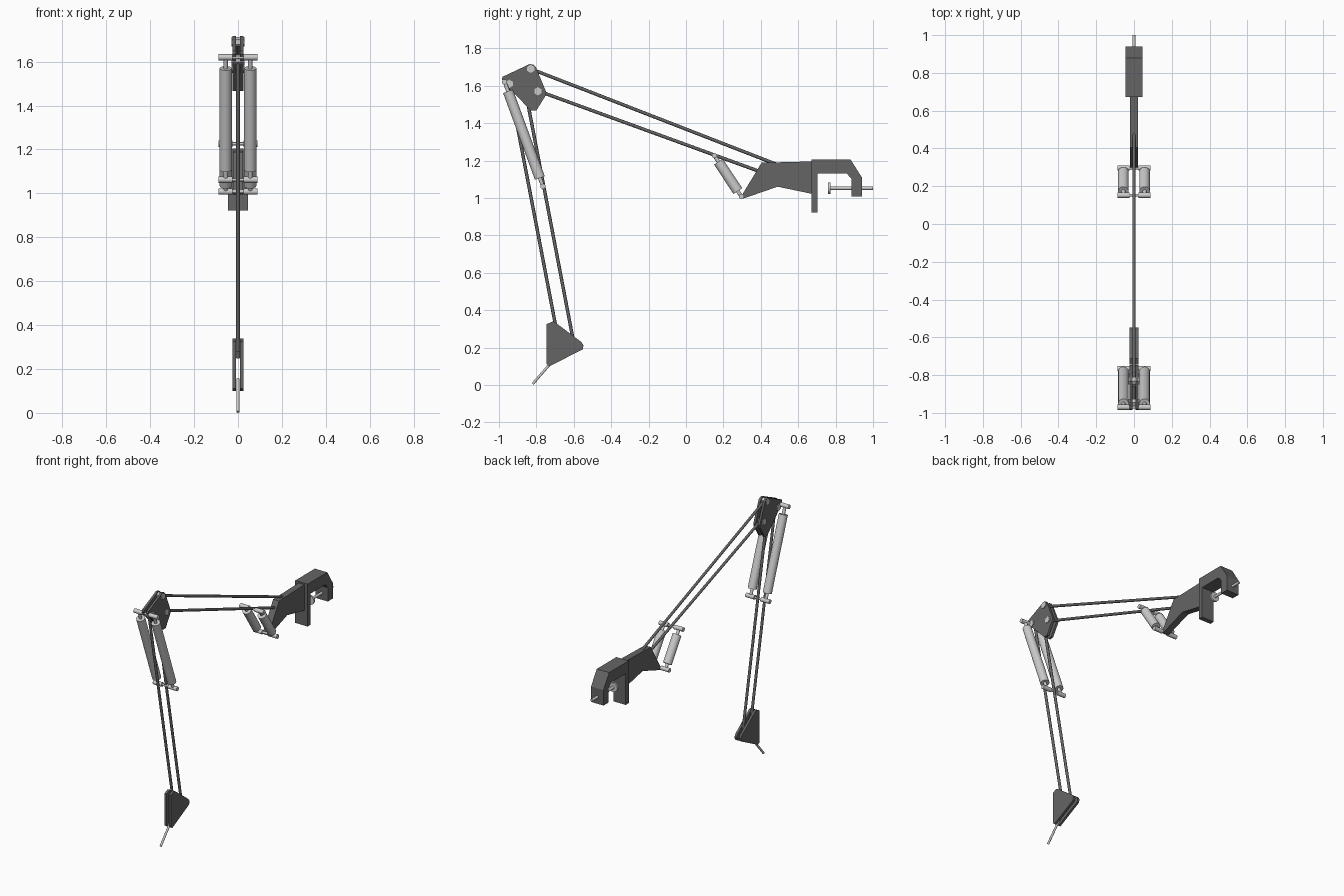
import bpy, bmesh, math
from mathutils import Vector

if "Cube" in bpy.data.objects:
    bpy.data.objects.remove(bpy.data.objects["Cube"])


def material(name, v):
    m = bpy.data.materials.new(name)
    m.diffuse_color = (v, v, v, 1)
    m.use_nodes = True
    m.node_tree.nodes["Principled BSDF"].inputs["Base Color"].default_value = m.diffuse_color
    return m


DARK = material("dark grey", 0.13)
LIGHT = material("light grey", 0.6)


def finish(name, bm, mat, smooth=False):
    bmesh.ops.recalc_face_normals(bm, faces=bm.faces)
    me = bpy.data.meshes.new(name)
    bm.to_mesh(me)
    bm.free()
    me.materials.append(mat)
    ob = bpy.data.objects.new(name, me)
    bpy.context.collection.objects.link(ob)
    if smooth:
        bpy.ops.object.select_all(action='DESELECT')
        bpy.context.view_layer.objects.active = ob
        ob.select_set(True)
        bpy.ops.object.shade_smooth_by_angle(angle=math.radians(40))
    return ob


def plate(name, outline, x0, x1, mat=DARK):
    """Side outline (y, z) extruded from x0 to x1."""
    bm = bmesh.new()
    face = bm.faces.new([bm.verts.new((x0, y, z)) for y, z in outline])
    ext = bmesh.ops.extrude_face_region(bm, geom=[face])
    verts = [v for v in ext["geom"] if isinstance(v, bmesh.types.BMVert)]
    bmesh.ops.translate(bm, verts=verts, vec=(x1 - x0, 0, 0))
    return finish(name, bm, mat)


def rod(name, a, b, r, mat=LIGHT, sides=20, smooth=True):
    """Cylinder between two points."""
    a, b = Vector(a), Vector(b)
    bm = bmesh.new()
    bmesh.ops.create_cone(bm, cap_ends=True, segments=sides, radius1=r, radius2=r,
                          depth=(b - a).length)
    bm.transform((b - a).to_track_quat('Z', 'Y').to_matrix().to_4x4())
    bmesh.ops.translate(bm, verts=bm.verts, vec=(a + b) / 2)
    return finish(name, bm, mat, smooth)


# Table clamp and its screw
plate("clamp", [(.672, 1.205), (.88, 1.205), (.94, 1.11), (.94, 1.007), (.886, 1.007),
                (.886, 1.10), (.86, 1.13), (.704, 1.13), (.704, .921), (.672, .921)],
      -.046, .046)
rod("clamp_screw", (0, .765, 1.052), (0, 1, 1.052), .009)
rod("clamp_pad", (0, .76, 1.052), (0, .772, 1.052), .031)

# Arm bracket
plate("bracket", [(.29, 1.0), (.404, 1.188), (.672, 1.195), (.672, 1.022), (.49, 1.06),
                  (.305, .996)], -.022, .022)

# Parallel arm rods
for name, a, b in (("upper_arm_top_rod", (-.83, 1.69), (.48, 1.181)),
                   ("upper_arm_bottom_rod", (-.79, 1.572), (.40, 1.139)),
                   ("lower_arm_front_rod", (-.945, 1.61), (-.69, .28)),
                   ("lower_arm_back_rod", (-.856, 1.56), (-.605, .25))):
    rod(name, (0, *a), (0, *b), .009, DARK, 10)

# Elbow and head side plates
elbow = [(-.985, 1.635), (-.98, 1.648), (-.835, 1.716), (-.815, 1.712), (-.803, 1.70),
         (-.747, 1.565), (-.752, 1.545), (-.80, 1.467), (-.828, 1.466), (-.965, 1.605)]
head = [(-.745, .325), (-.712, .34), (-.70, .335), (-.56, .23), (-.548, .212),
        (-.552, .19), (-.73, .10), (-.745, .112)]
for s, side in ((-1, "left"), (1, "right")):
    plate("elbow_plate_" + side, elbow, s * .009, s * .024)
    plate("head_plate_" + side, head, s * .009, s * .024)

# Hex bolts through the elbow
for i, (y, z) in enumerate(((-.83, 1.69), (-.792, 1.57), (-.945, 1.61))):
    rod("elbow_bolt_%d" % (i + 1), (-.029, y, z), (.029, y, z), .022, LIGHT, 6, False)

# Tip under the head
rod("tip", (0, -.69, .155), (0, -.82, .005), .007)

# Paired springs with cross bars at both ends
for name, top, bottom, t0, t1 in (("elbow_spring", (-.97, 1.62), (-.765, 1.062), .09, .92),
                                  ("bracket_spring", (.152, 1.226), (.296, 1.008), .15, .87)):
    for end, (y, z) in (("top", top), ("bottom", bottom)):
        rod("%s_%s_axle" % (name, end), (-.03, y, z), (.03, y, z), .007)
    for s, side in ((-1, "left"), (1, "right")):
        a, b = Vector((s * .056, *top)), Vector((s * .056, *bottom))
        rod("%s_%s" % (name, side), a.lerp(b, t0), a.lerp(b, t1), .028)
        rod("%s_%s_core" % (name, side), a, b, .01)
        for end, (y, z) in (("top", top), ("bottom", bottom)):
            rod("%s_%s_%s_bar" % (name, side, end), (s * .024, y, z), (s * .088, y, z), .014)
